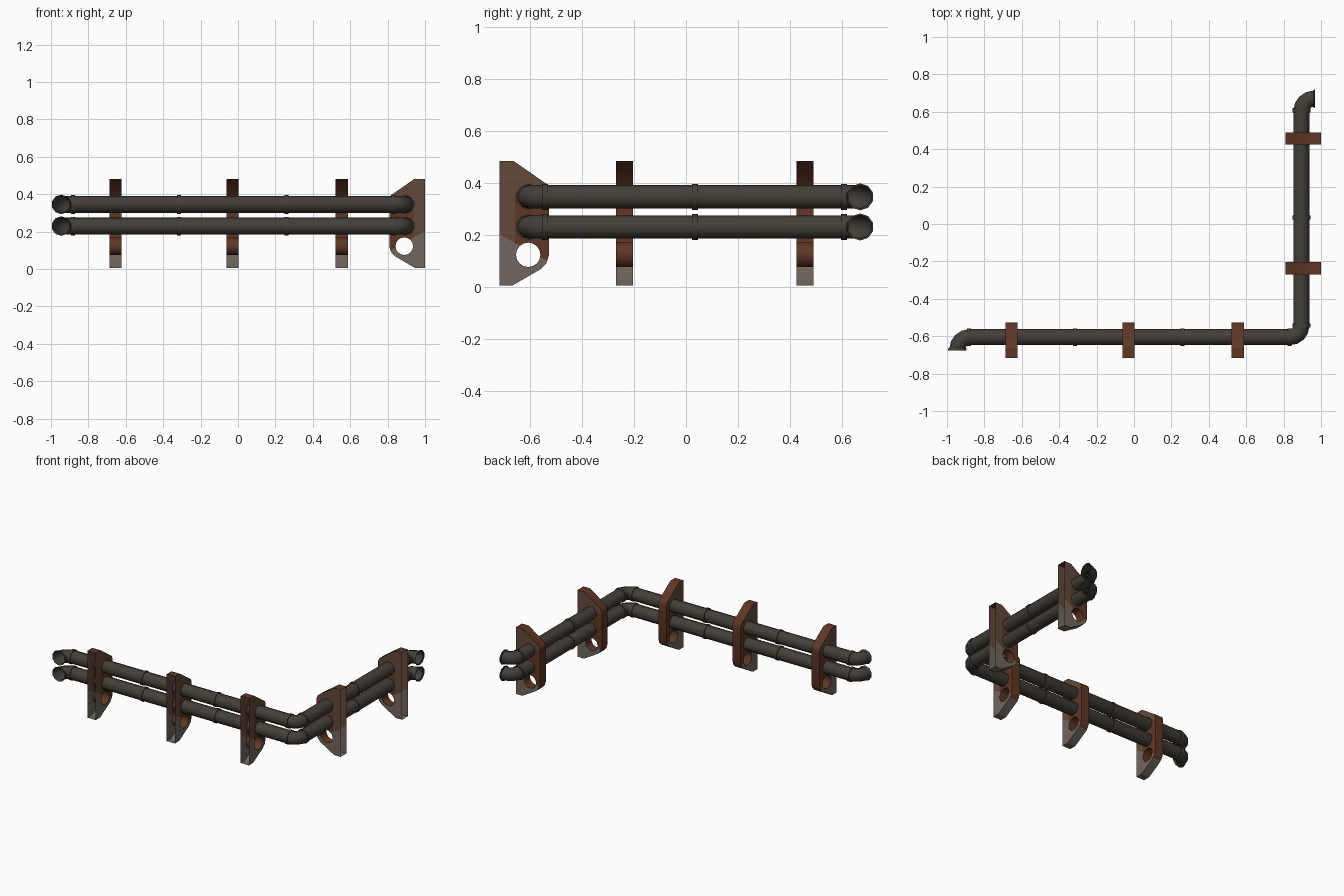
import bpy, bmesh, math
from mathutils import Vector

if "Cube" in bpy.data.objects:
    bpy.data.objects.remove(bpy.data.objects["Cube"])


def material(name, rgb):
    m = bpy.data.materials.new(name)
    m.diffuse_color = (*rgb, 1)
    m.use_nodes = True
    m.node_tree.nodes["Principled BSDF"].inputs["Base Color"].default_value = m.diffuse_color
    return m


PIPE = material("dark pipe metal", (0.056, 0.049, 0.039))
RUST = material("rust brown", (0.115, 0.038, 0.018))
TAN = material("faded brown", (0.125, 0.066, 0.042))
GREY = material("worn grey", (0.165, 0.137, 0.110))

SIDES = 10
R = 0.044
X_LEG_Y, Y_LEG_X = -0.605, 0.895


def finish(bm, name, mats, angle):
    mesh = bpy.data.meshes.new(name)
    bm.to_mesh(mesh)
    bm.free()
    ob = bpy.data.objects.new(name, mesh)
    bpy.context.collection.objects.link(ob)
    for m in mats:
        mesh.materials.append(m)
    bpy.ops.object.select_all(action='DESELECT')
    ob.select_set(True)
    bpy.context.view_layer.objects.active = ob
    bpy.ops.object.shade_smooth_by_angle(angle=math.radians(angle))
    return ob


def sweep(name, stations, z):
    """Tube through (x, y, heading in degrees, radius) stations at height z."""
    bm = bmesh.new()
    rings = []
    for x, y, h, r in stations:
        h = math.radians(h)
        side = Vector((-math.sin(h), math.cos(h), 0))
        ring = []
        for i in range(SIDES):
            a = 2 * math.pi * (i + 0.5) / SIDES
            ring.append(bm.verts.new(Vector((x, y, z)) + side * r * math.cos(a)
                                     + Vector((0, 0, r * math.sin(a)))))
        rings.append(ring)
    for a, b in zip(rings, rings[1:]):
        for i in range(SIDES):
            j = (i + 1) % SIDES
            bm.faces.new((a[i], b[i], b[j], a[j]))
    bmesh.ops.recalc_face_normals(bm, faces=bm.faces)
    return finish(bm, name, [PIPE], 46)


def arc(cx, cy, radius, start, end, turn, r=R + 0.001, n=5):
    """Stations on a quarter bend; start and end are angles about the centre."""
    out = []
    for i in range(n):
        a = start + (end - start) * i / (n - 1)
        t = math.radians(a)
        out.append((cx + radius * math.cos(t), cy + radius * math.sin(t), a + 90 * turn, r))
    return out


def collar(name, x, y, heading, z, half=0.011, r=0.050):
    d = Vector((math.cos(math.radians(heading)), math.sin(math.radians(heading))))
    steps = [(-half, R - 0.004), (-half, r), (half, r), (half, R - 0.004)]
    sweep(name, [(x + d.x * s, y + d.y * s, heading, q) for s, q in steps], z)


# Two stacked pipe runs
for label, z in (("upper", 0.345), ("lower", 0.229)):
    b = 0.065
    path = [(-0.945, -0.675, 90, 0.052), (-0.945, -0.668, 90, 0.052), (-0.945, -0.66, 90, R)]
    path += arc(-0.88, -0.67, b, 180, 90, -1)
    path += arc(0.835, -0.545, 0.06, -90, 0, 1)
    path += arc(0.96, 0.605, b, 180, 90, -1)
    path += [(0.962, 0.67, 0, 0.052), (0.969, 0.67, 0, 0.052)]
    sweep(label + "_pipe", path, z)
    for i, x in enumerate((-0.882, -0.315, 0.26, 0.832)):
        collar(f"{label}_front_collar_{i}", x, X_LEG_Y, 0, z)
    for i, y in enumerate((-0.542, 0.035, 0.608)):
        collar(f"{label}_side_collar_{i}", Y_LEG_X, y, 90, z)

# Bracket profile: u is distance from the wall, v is height
OUTLINE = [(0, 0.004), (0.05, 0.004), (0.160, 0.068), (0.180, 0.090), (0.190, 0.120),
           (0.190, 0.375), (0.180, 0.395), (0.055, 0.482), (0, 0.482)]
HOLE = Vector((0.110, 0.122))
HOLE_R = 0.047


def bracket_shell():
    """Hollow bracket, open toward the wall, with a tube through the lower hole."""
    cu = bpy.data.curves.new("bracket_profile", 'CURVE')
    cu.dimensions, cu.fill_mode, cu.extrude = '2D', 'BOTH', 0.0325
    circle = [(HOLE.x + HOLE_R * math.cos(2 * math.pi * i / 16),
               HOLE.y + HOLE_R * math.sin(2 * math.pi * i / 16)) for i in range(16)]
    for pts in (OUTLINE, circle):
        sp = cu.splines.new('POLY')
        sp.points.add(len(pts) - 1)
        for p, (u, v) in zip(sp.points, pts):
            p.co = (u, v, 0, 1)
        sp.use_cyclic_u = True
    ob = bpy.data.objects.new("bracket_profile", cu)
    bpy.context.collection.objects.link(ob)
    dg = bpy.context.evaluated_depsgraph_get()
    mesh = bpy.data.meshes.new_from_object(ob.evaluated_get(dg))
    bm = bmesh.new()
    bm.from_mesh(mesh)
    bpy.data.objects.remove(ob)
    bpy.data.meshes.remove(mesh)
    bmesh.ops.remove_doubles(bm, verts=bm.verts, dist=1e-5)
    bmesh.ops.recalc_face_normals(bm, faces=bm.faces)
    # open wall side
    wall = [f for f in bm.faces if all(v.co.x < 1e-4 for v in f.verts)]
    bmesh.ops.delete(bm, geom=wall, context='FACES')
    # cuts along the paint borders
    for co, no in (((0, 0.20, 0), (0.55, 1, 0)), ((0, 0.075, 0), (0, 1, 0)),
                   ((0, 0.36, 0), (0, 1, 0)), ((0.06, 0.2, 0), (1, 0, 0))):
        bmesh.ops.bisect_plane(bm, geom=bm.verts[:] + bm.edges[:] + bm.faces[:],
                               plane_co=co, plane_no=no)
    # rust on the rim and around the pipes, grey wear at the foot
    for f in bm.faces:
        c = f.calc_center_median()
        if abs(f.normal.z) > 0.9:
            if c.y + 0.55 * c.x < 0.20:
                f.material_index = 2
            elif c.y < 0.36 and c.x > 0.06 and c.y > 0.075:
                f.material_index = 0
            else:
                f.material_index = 1
        elif c.y < 0.075 and (c.xy - HOLE).length > HOLE_R + 0.003:
            f.material_index = 2
    return bm


def bracket(name, place):
    bm = bracket_shell()
    for v in bm.verts:
        v.co = place(*v.co)
    # both placements keep or flip handedness; orient faces outward again
    bmesh.ops.recalc_face_normals(bm, faces=bm.faces)
    finish(bm, name, [RUST, TAN, GREY], 30)


# Wall brackets on both legs
for i, x in enumerate((-0.655, -0.03, 0.555)):
    bracket(f"front_bracket_{i}", lambda u, v, w, x=x: (x + w, -0.717 + u, v))
for i, y in enumerate((-0.237, 0.458)):
    bracket(f"side_bracket_{i}", lambda u, v, w, y=y: (0.999 - u, y + w, v))
